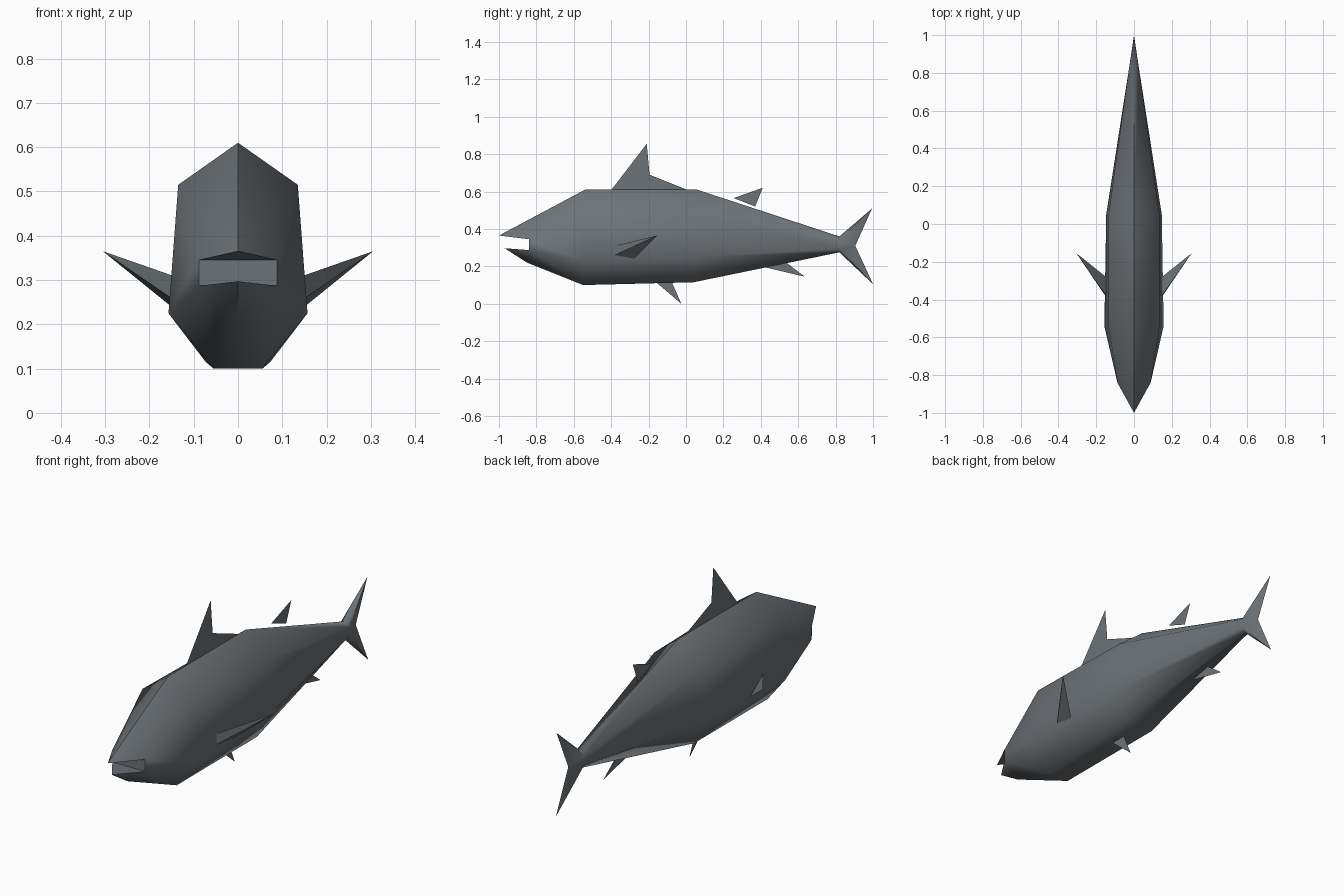
import bpy, bmesh, math

if "Cube" in bpy.data.objects:
    bpy.data.objects.remove(bpy.data.objects["Cube"])

grey = bpy.data.materials.new("slate grey")
grey.diffuse_color = (0.155, 0.173, 0.188, 1)
grey.use_nodes = True
grey.node_tree.nodes["Principled BSDF"].inputs["Base Color"].default_value = grey.diffuse_color


def make(name, bm):
    mesh = bpy.data.meshes.new(name)
    bm.to_mesh(mesh)
    bm.free()
    mesh.materials.append(grey)
    ob = bpy.data.objects.new(name, mesh)
    bpy.context.collection.objects.link(ob)
    return ob


def mirrored(bm, merge):
    geom = bm.verts[:] + bm.edges[:] + bm.faces[:]
    bmesh.ops.mirror(bm, geom=geom, axis='X', merge_dist=merge)
    if merge:
        bmesh.ops.remove_doubles(bm, verts=bm.verts[:], dist=0.0005)
    bmesh.ops.recalc_face_normals(bm, faces=bm.faces[:])


def flat_fin(name, outline):
    """Flat plate on the centre plane from (y, z) points."""
    bm = bmesh.new()
    bm.faces.new([bm.verts.new((0, y, z)) for y, z in outline])
    make(name, bm)


# Body: right half from three cross-sections, head and tail, then mirrored
bm = bmesh.new()
V = bm.verts.new
rings = [[V(p) for p in ring] for ring in (
    [(0, -0.54, 0.61), (0.135, -0.54, 0.515), (0.157, -0.54, 0.225),
     (0.055, -0.55, 0.10), (0, -0.55, 0.10)],
    [(0, 0.06, 0.61), (0.135, 0.05, 0.505), (0.147, 0.05, 0.25),
     (0.073, 0.04, 0.115), (0, 0.04, 0.115)],
    [(0, 0.82, 0.36), (0.027, 0.82, 0.34), (0.027, 0.82, 0.295),
     (0.008, 0.82, 0.275), (0, 0.82, 0.275)],
)]
for a, b in zip(rings, rings[1:]):
    for i in range(4):
        bm.faces.new((a[i], a[i + 1], b[i + 1], b[i]))

# Head with open mouth
nose, jaw_tip, chin = V((0, -1, 0.365)), V((0, -0.97, 0.297)), V((0, -0.85, 0.22))
lip_up, lip_low = V((0.088, -0.84, 0.345)), V((0.088, -0.84, 0.287))
roof, floor = V((0, -0.84, 0.345)), V((0, -0.84, 0.287))
top, upper, lower, under, keel = rings[0]
for f in ((nose, top, upper, lip_up), (lip_up, upper, lower, lip_low),
          (lip_low, lower, under, chin), (chin, under, keel),
          (jaw_tip, lip_low, chin), (nose, lip_up, roof),
          (jaw_tip, floor, lip_low), (lip_up, lip_low, floor, roof)):
    bm.faces.new(f)

# Forked tail tapering to a thin edge
tip_up, tip_low, notch = V((0, 0.995, 0.51)), V((0, 1, 0.105)), V((0, 0.905, 0.31))
top, upper, lower, under, keel = rings[-1]
for f in ((top, upper, tip_up), (upper, notch, tip_up), (upper, lower, notch),
          (lower, tip_low, notch), (lower, under, tip_low), (under, keel, tip_low)):
    bm.faces.new(f)
mirrored(bm, 0.0005)
body = make("body", bm)
bpy.context.view_layer.objects.active = body
body.select_set(True)
bpy.ops.object.shade_smooth_by_angle(angle=math.radians(62))

# Centre fins
flat_fin("front_dorsal_fin", [(-0.40, 0.608), (-0.21, 0.855), (-0.195, 0.69), (0.01, 0.608)])
flat_fin("rear_dorsal_fin", [(0.255, 0.565), (0.41, 0.62), (0.37, 0.52)])
flat_fin("pelvic_fin", [(-0.16, 0.115), (-0.025, 0), (-0.08, 0.125)])
flat_fin("anal_fin", [(0.40, 0.20), (0.635, 0.145), (0.53, 0.225)])

# Side fins: slim three-sided spikes
bm = bmesh.new()
a, b, c, tip = [bm.verts.new(p) for p in (
    (0.148, -0.38, 0.31), (0.152, -0.38, 0.26), (0.148, -0.28, 0.238), (0.305, -0.155, 0.365))]
for f in ((a, b, c), (a, b, tip), (b, c, tip), (c, a, tip)):
    bm.faces.new(f)
mirrored(bm, 0)
make("pectoral_fins", bm)
